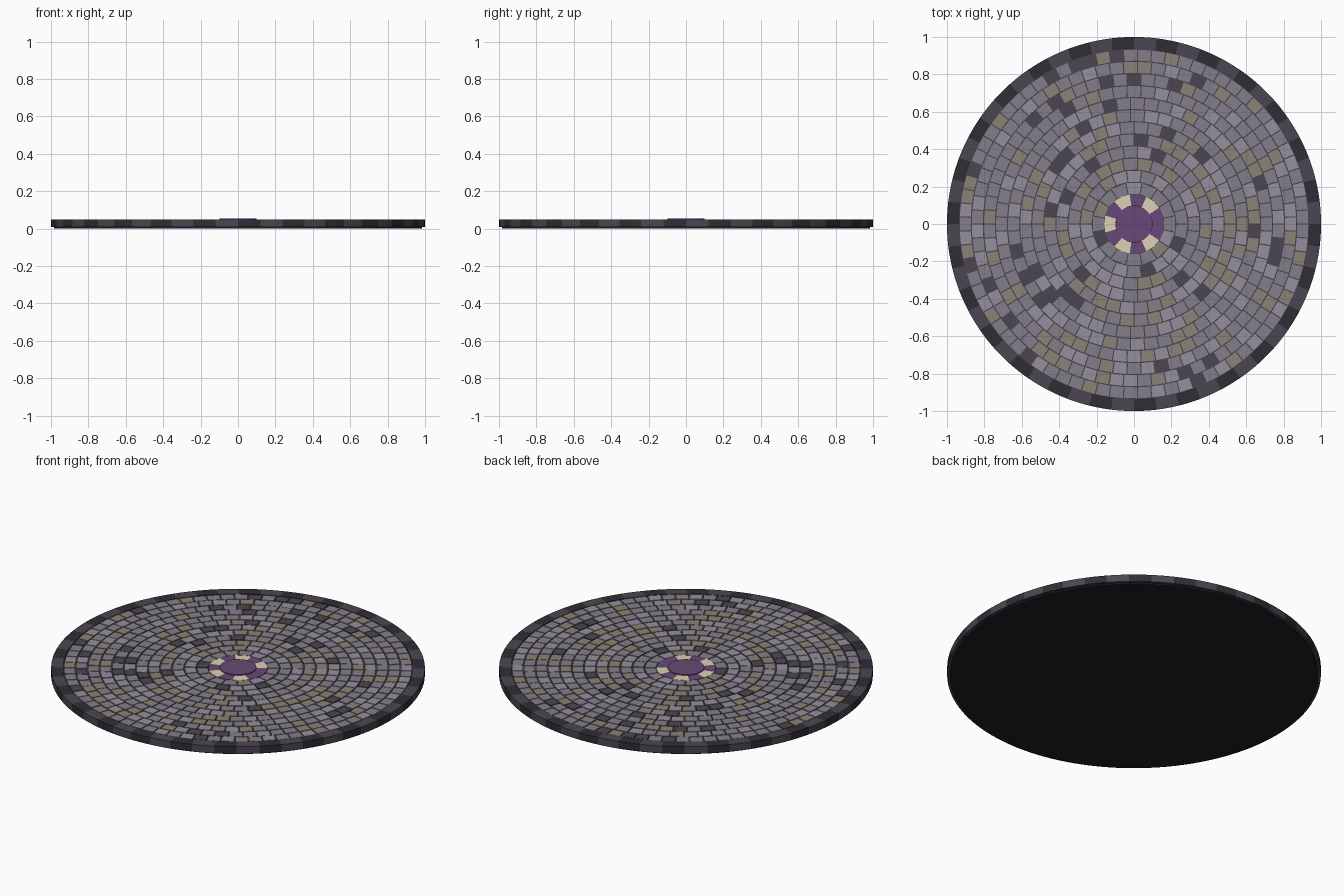
import bpy, bmesh, math, random

if "Cube" in bpy.data.objects:
    bpy.data.objects.remove(bpy.data.objects["Cube"])

random.seed(7)


def material(name, srgb):
    m = bpy.data.materials.new(name)
    m.diffuse_color = [(c / 255) ** 2.2 for c in srgb] + [1]
    m.use_nodes = True
    m.node_tree.nodes["Principled BSDF"].inputs["Base Color"].default_value = m.diffuse_color
    return m


GREY = material("stone_grey", (131, 126, 137))
LIGHT = material("stone_light", (148, 143, 156))
TAN = material("stone_tan", (138, 129, 117))
DARK = material("stone_dark", (76, 72, 82))
EDGE = material("stone_edge", (52, 48, 56))
GROUT = material("grout", (76, 70, 80))
UNDER = material("underside", (38, 36, 42))
PURPLE = material("inlay_purple", (104, 74, 118))
CREAM = material("inlay_cream", (218, 208, 178))


def finish(name, bm, mats):
    me = bpy.data.meshes.new(name)
    bmesh.ops.recalc_face_normals(bm, faces=bm.faces)
    bm.to_mesh(me)
    bm.free()
    for m in mats:
        me.materials.append(m)
    ob = bpy.data.objects.new(name, me)
    bpy.context.collection.objects.link(ob)
    return ob


def disc(name, mat, r1, r2, z0, z1, n=128):
    bm = bmesh.new()
    bmesh.ops.create_cone(bm, cap_ends=True, segments=n, radius1=r1, radius2=r2, depth=z1 - z0)
    bmesh.ops.translate(bm, verts=bm.verts, vec=(0, 0, (z0 + z1) / 2))
    return finish(name, bm, [mat])


def stone(bm, r0, r1, a0, a1, z0, z1, idx, steps=1):
    # One wedge-shaped paving stone
    grid = []
    for i in range(steps + 1):
        a = a0 + (a1 - a0) * i / steps
        c, s = math.cos(a), math.sin(a)
        grid.append([bm.verts.new((r * c, r * s, z))
                     for r, z in ((r0, z0), (r1, z0), (r1, z1), (r0, z1))])
    faces = [bm.faces.new(grid[0]), bm.faces.new(grid[-1][::-1])]
    for p, q in zip(grid, grid[1:]):
        for k in range(4):
            j = (k + 1) % 4
            faces.append(bm.faces.new((p[k], q[k], q[j], p[j])))
    for f in faces:
        f.material_index = idx


def ring(bm, r0, r1, count, gap, z0, z1, pick, offset=0.0, steps=1):
    step = math.tau / count
    ga = gap / ((r0 + r1) / 2) / 2
    for i in range(count):
        a = (i + offset) * step
        stone(bm, r0 + gap / 2, r1 - gap / 2 if gap else r1, a + ga, a + step - ga,
              z0, z1 - (random.uniform(0, 0.002) if gap else 0), pick(i), steps)


# Slab the stones sit in, with a slightly recessed foot
disc("underside_foot", UNDER, 0.985, 0.985, 0.0, 0.01)
disc("grout_slab", GROUT, 0.998, 0.998, 0.008, 0.044)

# Twelve rings of paving stones
R0, R1, ROWS = 0.16, 0.935, 12
W = (R1 - R0) / ROWS
bm = bmesh.new()
for k in range(ROWS):
    r = R0 + k * W
    n = round(math.tau * (r + W / 2) / 0.074)
    ring(bm, r, r + W, n, 0.006, 0.03, 0.05,
         lambda i: random.choices(range(4), (46, 28, 19, 7))[0], 0.5 * (k % 2 == 0))
finish("paving_stones", bm, [GREY, LIGHT, TAN, DARK])

# Dark border ring
bm = bmesh.new()
ring(bm, R1, 1.0, 52, 0, 0.008, 0.05, lambda i: i % 2, steps=3)
finish("border_stones", bm, [DARK, EDGE])

# Central inlay: eleven alternating wedges and a raised disc
bm = bmesh.new()
ring(bm, 0.09, R0, 11, 0, 0.03, 0.05, lambda i: i % 2, steps=2)
finish("inlay_ring", bm, [PURPLE, CREAM])
disc("inlay_centre", PURPLE, 0.1, 0.098, 0.03, 0.055, 48)
